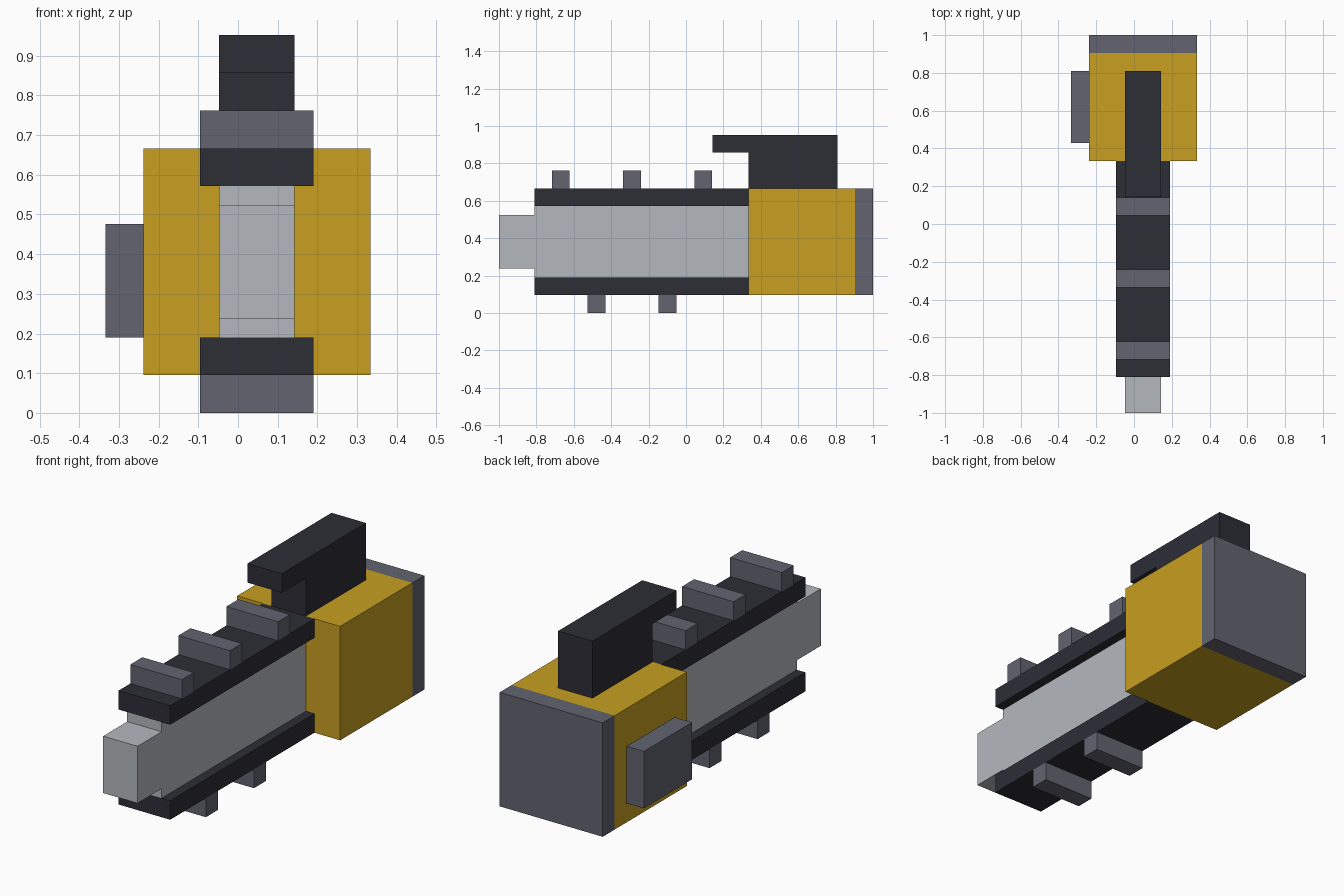
import bpy
import bmesh

if "Cube" in bpy.data.objects:
    bpy.data.objects.remove(bpy.data.objects["Cube"])

# The model sits on a regular grid: 21 cells over the 2 unit length
U = 2 / 21
X0, Y0 = -3.5, -10.5   # grid origin in cells


def material(name, rgb):
    m = bpy.data.materials.new(name)
    m.diffuse_color = (*rgb, 1)
    m.use_nodes = True
    m.node_tree.nodes["Principled BSDF"].inputs["Base Color"].default_value = m.diffuse_color
    return m


YELLOW = material("housing yellow", (0.578, 0.347, 0.015))
DARK = material("dark rubber", (0.026, 0.026, 0.037))
GREY = material("mid grey", (0.122, 0.127, 0.162))
STEEL = material("light steel", (0.456, 0.479, 0.509))


def extrude(name, mat, x, profile):
    """Extrude a (y, z) profile, given in cells, between two x positions."""
    bm = bmesh.new()
    face = bm.faces.new([bm.verts.new(((x[0] + X0) * U, (y + Y0) * U, z * U))
                         for y, z in profile])
    side = bmesh.ops.extrude_face_region(bm, geom=[face])["geom"]
    bmesh.ops.translate(bm, vec=((x[1] - x[0]) * U, 0, 0),
                        verts=[v for v in side if isinstance(v, bmesh.types.BMVert)])
    bmesh.ops.recalc_face_normals(bm, faces=bm.faces)
    mesh = bpy.data.meshes.new(name)
    bm.to_mesh(mesh)
    bm.free()
    mesh.materials.append(mat)
    ob = bpy.data.objects.new(name, mesh)
    bpy.context.collection.objects.link(ob)
    return ob


def box(name, mat, x, y, z):
    return extrude(name, mat, x, [(y[0], z[0]), (y[1], z[0]), (y[1], z[1]), (y[0], z[1])])


# Motor housing, rear cap and starter on the left side
box("motor_housing", YELLOW, (1, 7), (14, 20), (1, 7))
box("rear_cap", GREY, (1, 7), (20, 21), (1, 7))
box("starter_block", GREY, (0, 1), (15, 19), (2, 5))

# Top handle with a forward overhang
extrude("top_handle", DARK, (3, 5),
        [(14, 7), (19, 7), (19, 10), (12, 10), (12, 9), (14, 9)])

# Guide bar with a narrower nose
extrude("guide_bar", STEEL, (3, 5),
        [(0, 2.5), (2, 2.5), (2, 2), (14, 2), (14, 6), (2, 6), (2, 5.5), (0, 5.5)])

# Chain runs above and below the bar
for name, z in (("upper_chain", 6), ("lower_chain", 1)):
    box(name, DARK, (2.5, 5.5), (2, 14), (z, z + 1))

# Chain teeth
for name, z, starts in (("upper_tooth", 7, (3, 7, 11)), ("lower_tooth", 0, (5, 9))):
    for i, y in enumerate(starts):
        box(f"{name}_{i + 1}", GREY, (2.5, 5.5), (y - 0.03, y + 0.97), (z, z + 1))
